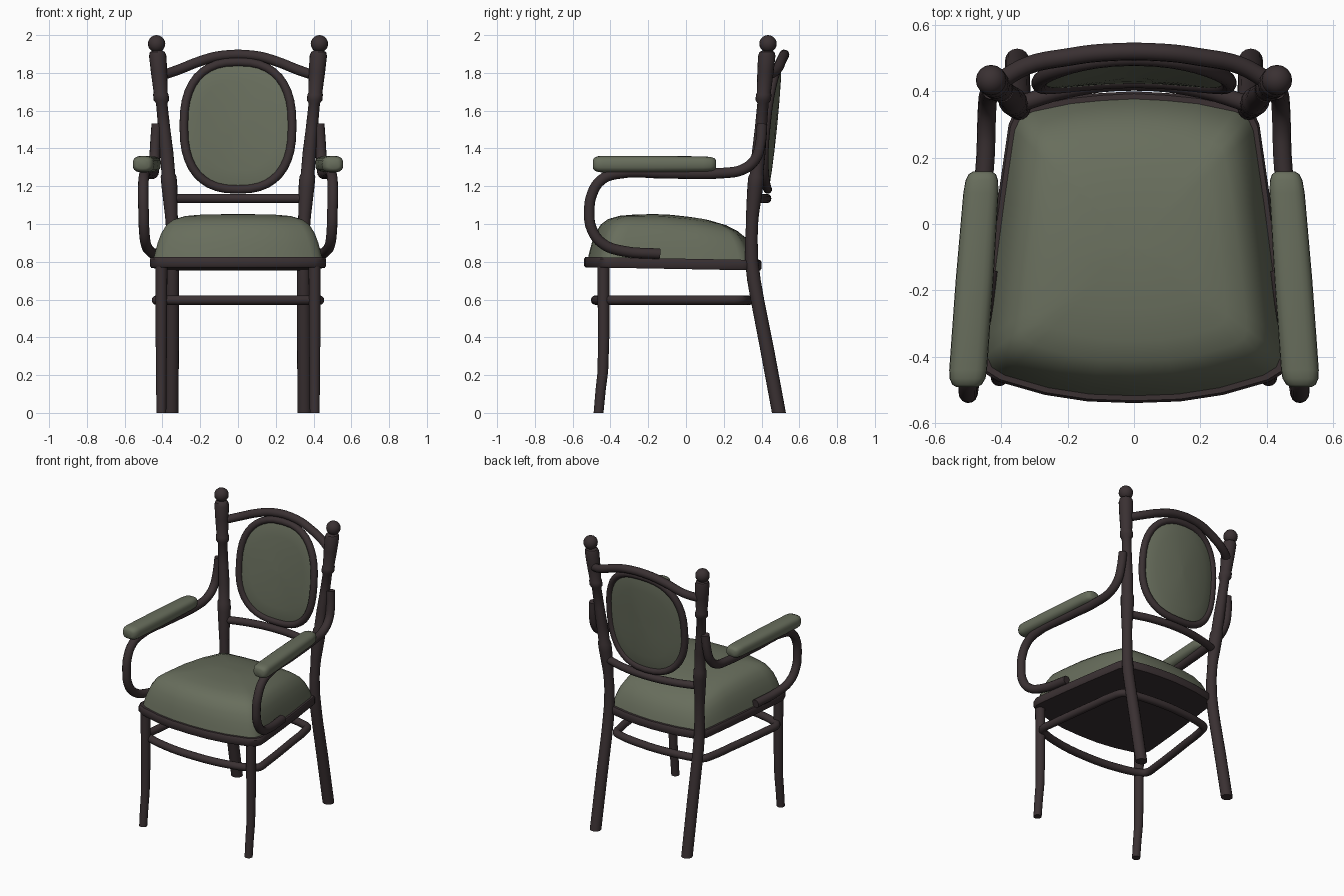
import bpy, bmesh, math
from mathutils import Vector

if "Cube" in bpy.data.objects:
    bpy.data.objects.remove(bpy.data.objects["Cube"])


def material(name, rgb):
    m = bpy.data.materials.new(name)
    m.diffuse_color = (*rgb, 1)
    m.use_nodes = True
    m.node_tree.nodes["Principled BSDF"].inputs["Base Color"].default_value = m.diffuse_color
    return m


WOOD = material("dark wood", (0.042, 0.030, 0.032))
GREEN = material("green upholstery", (0.138, 0.155, 0.108))


def smooth(obj, angle=40):
    bpy.ops.object.select_all(action='DESELECT')
    obj.select_set(True)
    bpy.context.view_layer.objects.active = obj
    bpy.ops.object.shade_smooth_by_angle(angle=math.radians(angle))
    return obj


def loft(name, rings, mat, angle=40):
    """Skin a list of equal-length closed rings and cap both ends."""
    bm = bmesh.new()
    vs = [[bm.verts.new(p) for p in r] for r in rings]
    n = len(rings[0])
    for a, b in zip(vs, vs[1:]):
        for i in range(n):
            j = (i + 1) % n
            bm.faces.new((a[i], a[j], b[j], b[i]))
    bm.faces.new(vs[0])
    bm.faces.new(vs[-1])
    bmesh.ops.recalc_face_normals(bm, faces=bm.faces)
    me = bpy.data.meshes.new(name)
    bm.to_mesh(me)
    bm.free()
    me.materials.append(mat)
    obj = bpy.data.objects.new(name, me)
    bpy.context.collection.objects.link(obj)
    return smooth(obj, angle)


def tube(name, pts, r, mat, closed=False, res=4):
    """Round bar bent through the points."""
    cu = bpy.data.curves.new(name, 'CURVE')
    cu.dimensions = '3D'
    cu.bevel_depth = r
    cu.bevel_resolution = 4
    cu.use_fill_caps = True
    cu.resolution_u = res
    sp = cu.splines.new('BEZIER')
    sp.bezier_points.add(len(pts) - 1)
    for bp, p in zip(sp.bezier_points, pts):
        bp.co = p
        bp.handle_left_type = bp.handle_right_type = 'AUTO'
    sp.use_cyclic_u = closed
    cu.materials.append(mat)
    obj = bpy.data.objects.new(name, cu)
    bpy.context.collection.objects.link(obj)
    bpy.ops.object.select_all(action='DESELECT')
    obj.select_set(True)
    bpy.context.view_layer.objects.active = obj
    bpy.ops.object.convert(target='MESH')
    return smooth(bpy.context.view_layer.objects.active, 50)


def interp(table, t):
    for a, b in zip(table, table[1:]):
        if t <= b[0]:
            k = (t - a[0]) / (b[0] - a[0])
            return [u + (v - u) * k for u, v in zip(a[1:], b[1:])]
    return table[-1][1:]


def superellipse(n, count):
    out = []
    for i in range(count):
        a = 2 * math.pi * i / count
        c, s = math.cos(a), math.sin(a)
        out.append((math.copysign(abs(c) ** (2 / n), c),
                    math.copysign(abs(s) ** (2 / n), s)))
    return out


# seat outline: right half mirrored to the left
half = [(0, -.54), (.14, -.535), (.27, -.515), (.41, -.475), (.45, -.45), (.467, -.41),
        (.462, -.35), (.44, -.15), (.41, .08), (.378, .30), (.36, .34), (.32, .36),
        (.2, .385), (.1, .395), (0, .40)]
outline = half + [(-x, y) for x, y in half[-2:0:-1]]


def seat_ring(sx, sy, zf):
    pts = []
    for x, y in outline:
        Y = -.07 + (y + .07) * sy
        pts.append((x * sx, Y, zf(Y)))
    return pts


def slope(z):
    return lambda y: z - .018 * (y + .5)


# seat frame
loft("seat_frame", [seat_ring(.985, .985, slope(.77)), seat_ring(1, 1, slope(.78)),
                    seat_ring(1, 1, slope(.815)), seat_ring(.985, .985, slope(.825))], WOOD)

# domed seat cushion, falling away to the back
back_drop = [(-1, 1), (-.1, 1), (.08, .93), (.22, .82), (.40, .6)]
dome = [(.955, 0), (.935, .17), (.91, .35), (.87, .56), (.81, .75), (.73, .87),
        (.6, .95), (.4, .99), (.2, 1), (.03, 1)]
loft("seat_cushion",
     [seat_ring(s, s, lambda y, h=h: slope(.82)(y) + .238 * h * interp(back_drop, y)[0])
      for s, h in dome], GREEN, 60)

# stretcher hoop between the legs
tube("leg_stretcher", seat_ring(.925, .87, lambda y: .597), .025, WOOD, True, 2)

# turned back posts: centre line (z, x, y) and radius profile (z, r)
line = [(0, .352, .492), (.35, .35, .427), (.6, .348, .378), (.7, .348, .360), (.8, .347, .348),
        (.92, .347, .346), (1.05, .353, .352), (1.2, .363, .367), (1.4, .380, .387),
        (1.68, .408, .411), (2, .434, .436)]
prof = [(0, .037), (.35, .037), (.6, .036), (.7, .036), (.8, .035), (.92, .033), (1.0, .032),
        (1.05, .034), (1.12, .038), (1.2, .042), (1.25, .042), (1.265, .036), (1.38, .036),
        (1.5, .032), (1.64, .030), (1.655, .041), (1.685, .041), (1.695, .037), (1.80, .043),
        (1.89, .046), (1.91, .040), (1.92, .022), (1.935, .022)]
for side, s in (("left", -1), ("right", 1)):
    rings = []
    for z, r in prof:
        x, y = interp(line, z)
        rings.append([(s * (x + r * math.cos(a)), y + r * math.sin(a), z)
                      for a in [math.tau * i / 16 for i in range(16)]])
    loft(side + "_back_post", rings, WOOD)

    # ball finial
    bpy.ops.mesh.primitive_uv_sphere_add(segments=16, ring_count=10, radius=.046,
                                         location=(s * .431, .434, 1.954))
    ball = bpy.context.object
    ball.name = side + "_finial"
    ball.data.materials.append(WOOD)
    smooth(ball, 60)

    # front leg with a slight kick at the foot
    legs = [(0, -.463, .026), (.12, -.452, .027), (.22, -.440, .028), (.4, -.436, .030),
            (.79, -.437, .032)]
    loft(side + "_front_leg",
         [[(s * (.406 + r * math.cos(a)), y + r * math.sin(a), z)
           for a in [math.tau * i / 16 for i in range(16)]] for z, y, r in legs], WOOD)

    # bent arm from the back post round to the seat side
    arm = [(.430, .403, 1.53), (.438, .393, 1.42), (.442, .365, 1.34), (.445, .30, 1.288),
           (.448, .20, 1.27), (.475, -.10, 1.268), (.495, -.37, 1.265), (.50, -.45, 1.232),
           (.502, -.497, 1.16), (.50, -.512, 1.07), (.497, -.498, .97), (.488, -.44, .895),
           (.468, -.34, .858), (.437, -.14, .842)]
    tube(side + "_arm", [(s * x, y, z) for x, y, z in arm], .028, WOOD)

    # padded armrest
    stations = [(0, .55), (.012, .78), (.04, .95), (.08, 1), (.5, 1), (.9, .93), (.96, .86),
                (.988, .72), (1, .5)]
    rings = []
    for t, k in stations:
        cx, cy = .504 - .047 * t, -.492 + .65 * t
        rings.append([(s * (cx + .057 * k * u), cy, 1.317 + .044 * k * v)
                      for u, v in superellipse(2.8, 20)])
    loft(side + "_armrest_pad", rings, GREEN, 60)

# crest rail and lower back rail
crest = [(.41, .428, 1.785), (.32, .478, 1.815), (.2, .503, 1.862), (.09, .517, 1.89)]
tube("crest_rail", [(-x, y, z) for x, y, z in crest] + crest[::-1], .027, WOOD)
tube("lower_back_rail", [(-.35, .36, 1.135), (-.2, .405, 1.135), (0, .427, 1.135),
                         (.2, .405, 1.135), (.35, .36, 1.135)], .025, WOOD)


# oval back, leaning and curved round the sitter
def back_point(u, v, scale, off):
    x, dz = .287 * u * scale, .337 * v * scale
    return Vector((x, .466 + .1 * dz - .045 * (x / .3) ** 2 + off, 1.52 + dz))


oval = superellipse(2.5, 40)
tube("back_frame", [back_point(u, v, 1, 0) for u, v in oval], .023, WOOD, True, 1)
bulge = [(.05, .024), (.4, .022), (.7, .018), (.9, .012), (1, .002)]
rings = [[back_point(u, v, k, -b) for u, v in oval] for k, b in bulge]
rings += [[back_point(u, v, k, b * .7) for u, v in oval] for k, b in bulge[::-1]]
loft("back_panel", rings, GREEN, 60)
